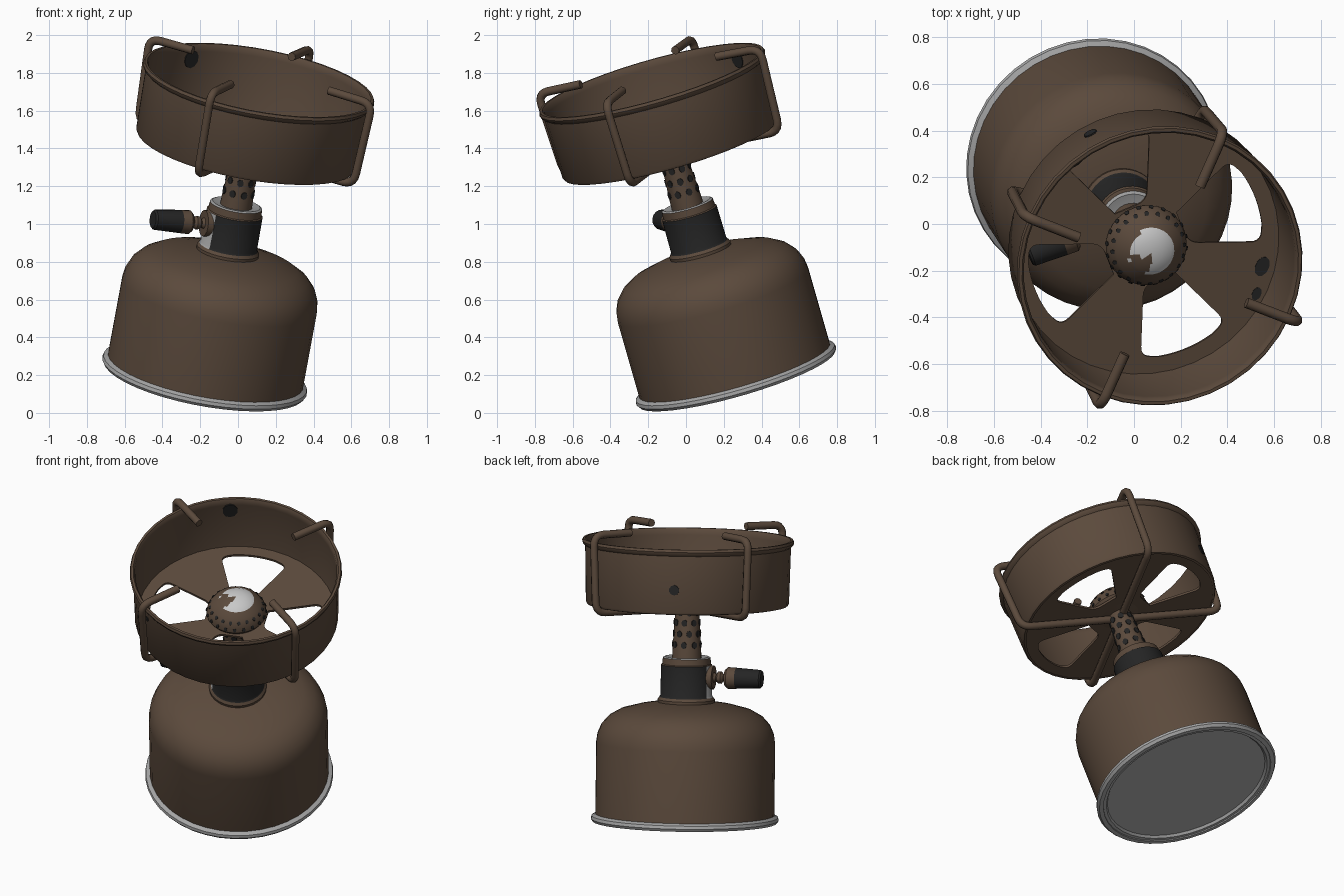
import bpy, bmesh, math
from mathutils import Matrix, Vector

if "Cube" in bpy.data.objects:
    bpy.data.objects.remove(bpy.data.objects["Cube"])

# Tilted local frame: z = stove axis, x = one pot-support direction
A = Vector((0.175, -0.271, 0.946)).normalized()
U = Vector((0.90, -0.35, -0.267))
U = (U - A * U.dot(A)).normalized()
V = A.cross(U)
M = Matrix.Translation((-0.18, 0.27, 0.18)) @ Matrix((U, V, A)).transposed().to_4x4()


def material(name, c):
    m = bpy.data.materials.new(name)
    m.diffuse_color = (*c, 1)
    m.use_nodes = True
    m.node_tree.nodes["Principled BSDF"].inputs["Base Color"].default_value = m.diffuse_color
    return m


BROWN = material("brown paint", (0.105, 0.068, 0.045))
BLACK = material("black", (0.018, 0.018, 0.018))
GREY = material("bare metal grey", (0.38, 0.38, 0.38))
SILVER = material("light silver", (0.58, 0.58, 0.58))


def finish(ob, mats, local=Matrix(), angle=35):
    for m in mats:
        ob.data.materials.append(m)
    ob.matrix_world = M @ local
    bpy.ops.object.select_all(action='DESELECT')
    bpy.context.view_layer.objects.active = ob
    ob.select_set(True)
    if ob.type == 'CURVE':
        bpy.ops.object.convert(target='MESH')
    bpy.ops.object.shade_smooth_by_angle(angle=math.radians(angle))
    return ob


def from_bmesh(name, bm, mats, local=Matrix(), angle=35):
    bmesh.ops.recalc_face_normals(bm, faces=bm.faces)
    me = bpy.data.meshes.new(name)
    bm.to_mesh(me)
    bm.free()
    ob = bpy.data.objects.new(name, me)
    bpy.context.collection.objects.link(ob)
    return finish(ob, mats, local, angle)


def lathe(name, prof, mats, seg=40, closed=False, rule=None, local=Matrix(), angle=35):
    """Revolve (radius, height) points; rule(face centre) picks the material."""
    bm = bmesh.new()
    rings = []
    for r, z in prof:
        if r == 0:
            rings.append([bm.verts.new((0, 0, z))] * seg)
        else:
            rings.append([bm.verts.new((r * math.cos(t), r * math.sin(t), z))
                          for t in (2 * math.pi * i / seg for i in range(seg))])
    pairs = list(zip(rings, rings[1:])) + ([(rings[-1], rings[0])] if closed else [])
    for a, b in pairs:
        for i in range(seg):
            j = (i + 1) % seg
            vs = list(dict.fromkeys((a[i], a[j], b[j], b[i])))
            f = bm.faces.new(vs)
            if rule:
                f.material_index = rule(f.calc_center_median())
    return from_bmesh(name, bm, mats, local, angle)


def rounded(pts, rad, closed, n=5):
    """Round the corners of a polyline."""
    out = []
    for i, p in enumerate(pts):
        if not closed and i in (0, len(pts) - 1):
            out.append(p)
            continue
        a = (pts[i - 1] - p).normalized() * rad
        b = (pts[(i + 1) % len(pts)] - p).normalized() * rad
        for k in range(n + 1):
            t = k / n
            out.append(p + a * (1 - t) ** 2 + b * t ** 2)
    return out


def curve(name, paths, dim, cyclic):
    cu = bpy.data.curves.new(name, 'CURVE')
    cu.dimensions = dim
    for pts in paths:
        sp = cu.splines.new('POLY')
        sp.points.add(len(pts) - 1)
        for q, p in zip(sp.points, pts):
            q.co = (*p, 1)
        sp.use_cyclic_u = cyclic
    ob = bpy.data.objects.new(name, cu)
    bpy.context.collection.objects.link(ob)
    return ob


def dots(name, places, mat, depth=0.008, seg=10):
    """Thin round plates; places = (position, normal, radius x, radius y)."""
    bm = bmesh.new()
    for pos, nrm, rx, ry in places:
        q = Vector(nrm).to_track_quat('Z', 'Y').to_matrix().to_4x4()
        bmesh.ops.create_cone(bm, cap_ends=True, segments=seg, radius1=1, radius2=1, depth=depth,
                              matrix=Matrix.Translation(pos) @ q @ Matrix.Diagonal((rx, ry, 1, 1)))
    return from_bmesh(name, bm, [mat])


def polar(deg, r, z=0.0):
    t = math.radians(deg)
    return Vector((r * math.cos(t), r * math.sin(t), z))


# Gas canister with its seam rim and recessed base
lathe("gas_canister", [(0.525, 0.03), (0.525, 0.47), (0.518, 0.52), (0.495, 0.575), (0.45, 0.625),
                       (0.385, 0.662), (0.28, 0.69), (0.16, 0.71), (0, 0.715)], [BROWN])
lathe("canister_rim", [(0.515, 0.0), (0.54, 0.002), (0.551, 0.018), (0.547, 0.036), (0.525, 0.048),
                       (0.505, 0.03)], [GREY], closed=True)
lathe("canister_base", [(0.52, 0.006), (0.495, 0.006), (0.485, 0.02), (0, 0.02)], [GREY])

# Valve collar: black grip, bare patch on the knob side, brown lip, grey top
def collar_colour(c):
    r = math.hypot(c.x, c.y)
    ang = math.degrees(math.atan2(c.y, c.x)) % 360
    if c.z > 0.965 and r < 0.135:
        return 2
    if 0.745 < c.z < 0.93 and r > 0.14:
        return 2 if 200 < ang < 250 else 1
    return 0

lathe("valve_collar", [(0.165, 0.69), (0.168, 0.725), (0.157, 0.74), (0.152, 0.75), (0.15, 0.93),
                       (0.143, 0.935), (0.14, 0.972), (0.128, 0.978), (0.085, 0.97), (0, 0.97)],
      [BROWN, BLACK, GREY], rule=collar_colour)

# Control knob on the side of the valve
knob_dir = polar(224, 1)
knob = Matrix.Translation((0, 0, 0.86)) @ knob_dir.to_track_quat('Z', 'Y').to_matrix().to_4x4()
lathe("valve_boss", [(0.075, 0.10), (0.07, 0.165), (0.03, 0.165), (0.02, 0.18), (0.034, 0.19),
                     (0.036, 0.21), (0.02, 0.225), (0.02, 0.25)], [BROWN], seg=16, local=knob)
lathe("control_knob", [(0, 0.235), (0.05, 0.235), (0.064, 0.25), (0.062, 0.30), (0.054, 0.445),
                       (0.046, 0.455), (0, 0.455)], [BROWN, BLACK], seg=16, local=knob,
      rule=lambda c: 1 if c.z > 0.29 else 0)

# Burner tube with air holes
lathe("burner_tube", [(0.086, 0.965), (0.084, 1.02), (0.068, 1.29)], [BROWN], seg=24)
dots("air_holes", [(polar(45 * i + 22.5 * k, 0.0855 - 0.06 * (z - 1.0), z), polar(45 * i + 22.5 * k, 1), 0.017, 0.02)
                   for k, z in enumerate((1.05, 1.115, 1.18, 1.24)) for i in range(8)], BLACK, 0.006)

# Burner head with two rings of flame ports and a bare cap
lathe("burner_head", [(0.07, 1.28), (0.155, 1.295), (0.176, 1.325), (0.17, 1.36), (0.142, 1.40), (0.105, 1.425)],
      [BROWN], seg=36)
lathe("burner_cap", [(0.105, 1.425), (0.09, 1.436), (0.05, 1.449), (0, 1.455)], [SILVER, BROWN], seg=36,
      rule=lambda c: 1 if c.y < -0.03 and abs(c.x + 0.02) < 0.04 or c.x < -0.075 else 0)
dots("flame_ports", [(polar(18 * i + k * 9, r, z), polar(18 * i + k * 9, 0.6 + 0.3 * (1 - k), 0.75 - 0.4 * (1 - k)), 0.01, 0.012)
                     for k, (r, z) in enumerate(((0.174, 1.343), (0.155, 1.381))) for i in range(20)], BLACK, 0.006, 8)

# Wind shield bowl: wall with rolled lip
lathe("windshield_wall", [(0.575, 1.282), (0.588, 1.285), (0.596, 1.30), (0.604, 1.63), (0.616, 1.64),
                          (0.622, 1.655), (0.616, 1.67), (0.602, 1.67), (0.592, 1.655), (0.59, 1.63),
                          (0.582, 1.30)], [BROWN], closed=True)

# Bowl floor with four rounded windows
outline = [polar(9 * i, 0.588) for i in range(40)]
windows = []
for k in range(4):
    c = 45 + 90 * k
    raw = [polar(c + 23 * s, 0.19) for s in (1, -1)]
    side_a = raw[1] + (polar(c - 23, 0.505) - raw[1])
    side_b = polar(c + 23, 0.505)
    arc = [polar(c + d, 0.512) for d in range(-14, 15, 4)]
    body = rounded([raw[0], raw[1], side_a, arc[0]], 0.045, False)[1:-1]
    last = rounded([arc[-1], side_b, raw[0]], 0.045, False)[1:]
    windows.append(body + arc + last)
floor = curve("windshield_floor", [outline] + windows, '2D', True)
floor.data.fill_mode = 'BOTH'
floor.data.extrude = 0.007
finish(floor, [BROWN], Matrix.Translation((0, 0, 1.295)))

# Two bent wires crossing under the bowl make the four pot supports
for k, name in enumerate(("pot_support_a", "pot_support_b")):
    half = [Vector((0.40, 0, 1.725)), Vector((0.656, 0, 1.722)), Vector((0.634, 0, 1.264))]
    pts = half + [Vector((-p.x, 0, p.z)) for p in reversed(half)]
    wire = curve(name, [rounded(pts, 0.065, False)], '3D', False)
    wire.data.bevel_depth = 0.023
    wire.data.bevel_resolution = 2
    wire.data.use_fill_caps = True
    finish(wire, [BROWN], Matrix.Rotation(math.pi / 2 * k, 4, 'Z'), 50)

# Worn paint chips on the bowl
dots("paint_chips", [(polar(151, 0.585, 1.59), polar(151, 1), 0.045, 0.05),
                     (polar(140, 0.600, 1.43), polar(140, 1), 0.03, 0.03),
                     (polar(268, 0.602, 1.57), polar(268, 1), 0.015, 0.015),
                     (polar(10, 0.525, 1.301), (0, 0, 1), 0.03, 0.045),
                     (polar(-3, 0.545, 1.301), (0, 0, 1), 0.02, 0.03)], BLACK)
